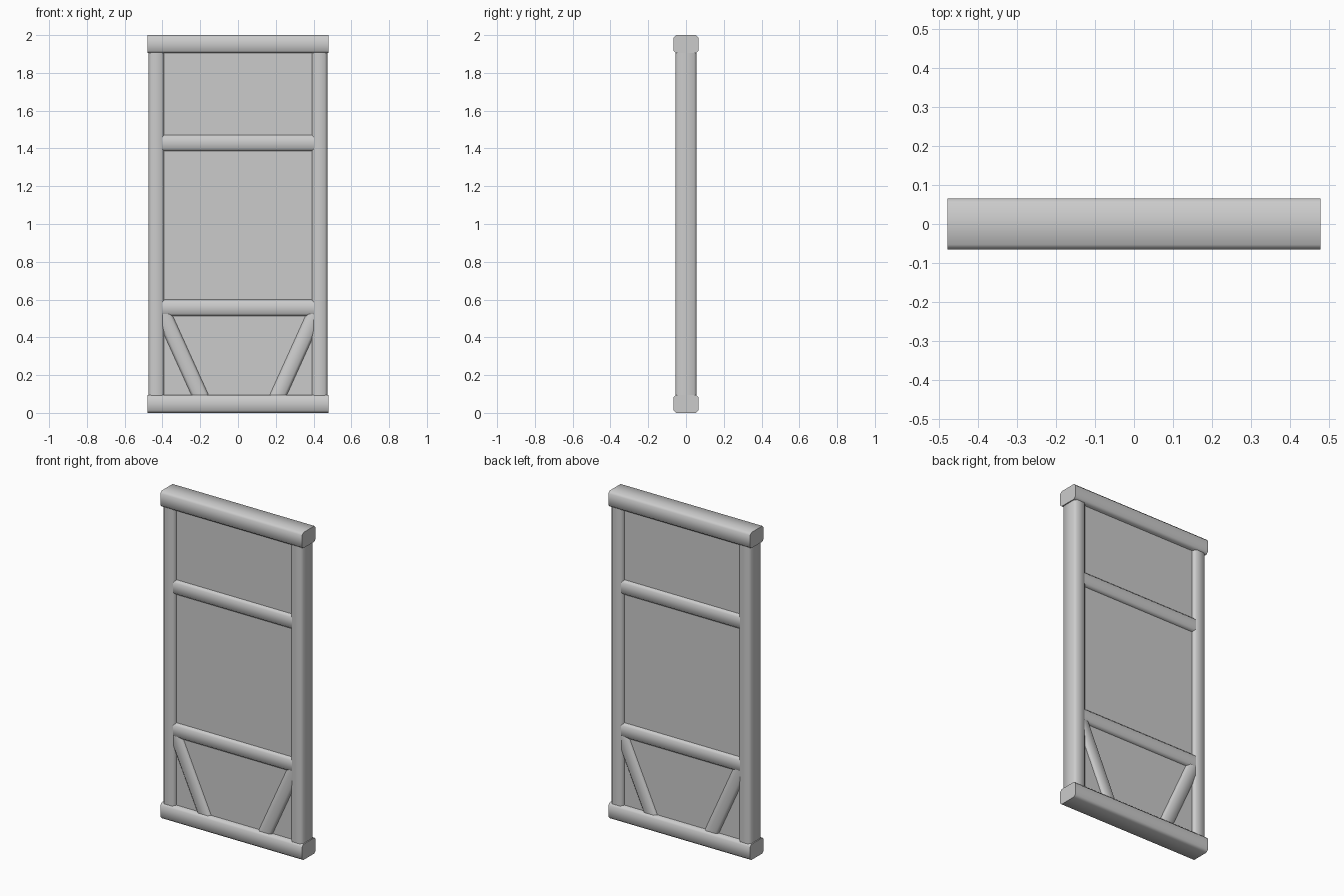
import bpy, bmesh, math
from mathutils import Matrix, Vector

if "Cube" in bpy.data.objects:
    bpy.data.objects.remove(bpy.data.objects["Cube"])

grey = bpy.data.materials.new("plain_grey")
grey.use_nodes = True
COLOUR = (0.6, 0.6, 0.6, 1)
grey.diffuse_color = COLOUR
grey.node_tree.nodes["Principled BSDF"].inputs["Base Color"].default_value = COLOUR


def beam(name, start, end, width, depth, chamfer=0.013):
    """Timber between two points in the xz plane, long edges chamfered."""
    a, b = Vector((start[0], 0, start[1])), Vector((end[0], 0, end[1]))
    along = (b - a).normalized()
    across = Vector((0, 1, 0)).cross(along)
    w, d, c = width / 2, depth / 2, chamfer
    if c:
        profile = [(w, c - d), (w, d - c), (w - c, d), (c - w, d),
                   (-w, d - c), (-w, c - d), (c - w, -d), (w - c, -d)]
    else:
        profile = [(w, -d), (w, d), (-w, d), (-w, -d)]
    bm = bmesh.new()
    rings = [[bm.verts.new(p + across * u + Vector((0, v, 0))) for u, v in profile]
             for p in (a, b)]
    n = len(profile)
    for i in range(n):
        j = (i + 1) % n
        bm.faces.new((rings[0][i], rings[0][j], rings[1][j], rings[1][i]))
    for ring in rings:
        bm.faces.new(ring)
    bmesh.ops.recalc_face_normals(bm, faces=bm.faces)
    mesh = bpy.data.meshes.new(name)
    bm.to_mesh(mesh)
    bm.free()
    mesh.materials.append(grey)
    obj = bpy.data.objects.new(name, mesh)
    bpy.context.collection.objects.link(obj)
    bpy.ops.object.select_all(action="DESELECT")
    obj.select_set(True)
    bpy.context.view_layer.objects.active = obj
    bpy.ops.object.shade_smooth_by_angle(angle=math.radians(50))
    return obj


# Infill panel
beam("wall_panel", (0, 0.05), (0, 1.95), 0.84, 0.07, 0)

# Top and bottom caps
beam("bottom_beam", (-0.479, 0.048), (0.479, 0.048), 0.096, 0.132)
beam("top_beam", (-0.479, 1.952), (0.479, 1.952), 0.096, 0.132)

# Side posts
for side, x in (("right", -0.432), ("left", 0.432)):
    beam(side + "_post", (x, 0.05), (x, 1.95), 0.082, 0.112)

# Cross rails
for name, z in (("lower_rail", 0.556), ("upper_rail", 1.429)):
    beam(name, (-0.42, z), (0.42, z), 0.087, 0.108)

# Diagonal braces, ends buried in the frame
beam("right_brace", (-0.182, 0.052), (-0.40, 0.534), 0.083, 0.104)
beam("left_brace", (0.194, 0.052), (0.412, 0.534), 0.083, 0.104)
